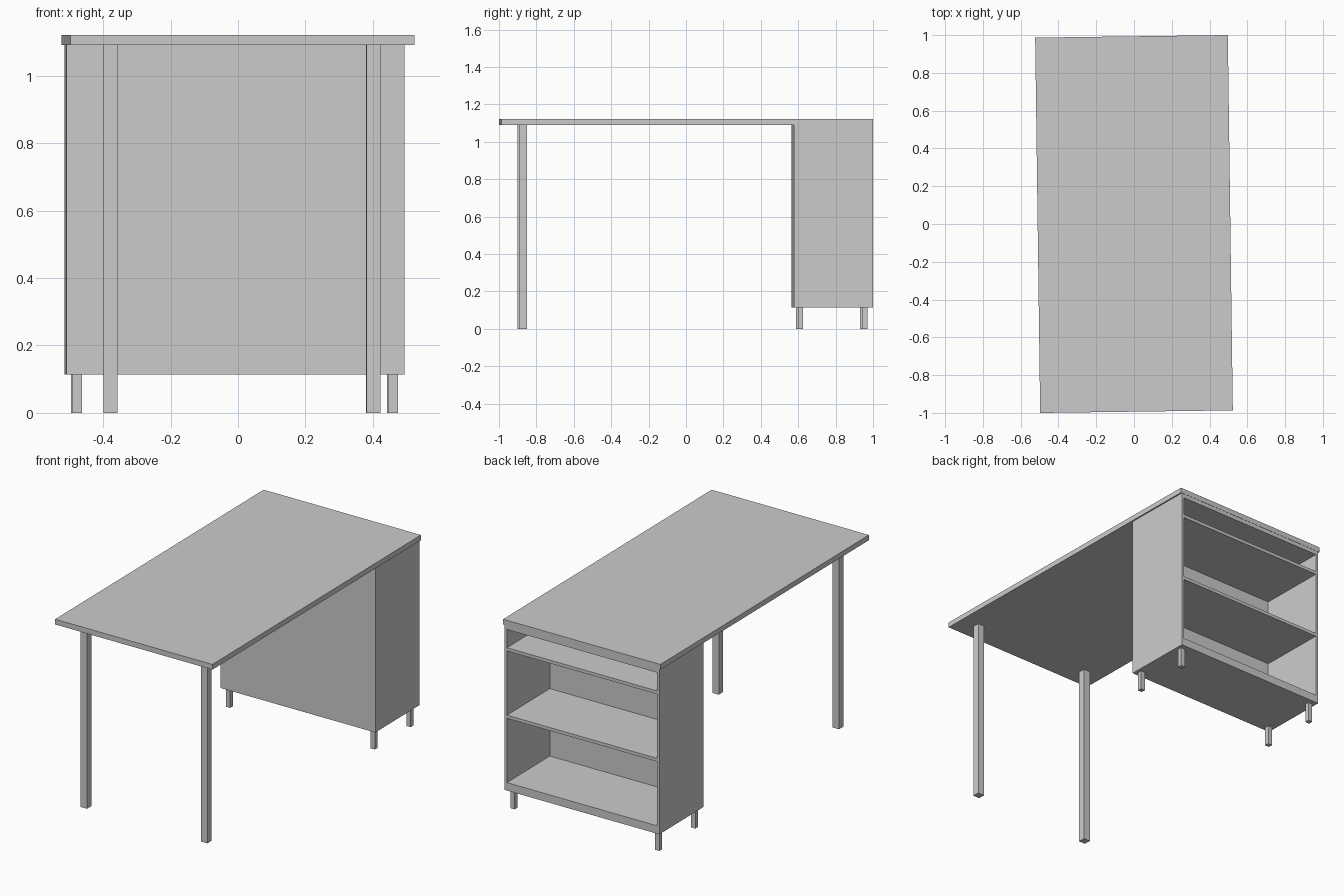
import bpy
from mathutils import Matrix

if "Cube" in bpy.data.objects:
    bpy.data.objects.remove(bpy.data.objects["Cube"])

TURN = Matrix.Rotation(0.0133, 4, 'Z')  # the whole desk stands slightly askew

grey = bpy.data.materials.new("light grey")
grey.diffuse_color = (0.6, 0.6, 0.6, 1)
grey.use_nodes = True
grey.node_tree.nodes["Principled BSDF"].inputs["Base Color"].default_value = grey.diffuse_color


def box(name, x, y, z):
    """Box from (min, max) ranges, turned with the desk."""
    bpy.ops.mesh.primitive_cube_add(size=1)
    ob = bpy.context.object
    ob.name = ob.data.name = name
    r = (x, y, z)
    ob.data.transform(Matrix.Translation([(a + b) / 2 for a, b in r])
                      @ Matrix.Diagonal([b - a for a, b in r] + [1]))
    ob.matrix_world = TURN
    ob.data.materials.append(grey)
    return ob


def around(c, size):
    return (c - size / 2, c + size / 2)


# Table top
box("table_top", (-0.51, 0.51), (-0.9935, 0.9935), (1.091, 1.122))

# Tall front legs
for side, s in (("left", -1), ("right", 1)):
    box(f"front_leg_{side}", around(0.39 * s, 0.042), around(-0.8755, 0.042), (0, 1.091))

# Cabinet, open to the back
W, T = 0.502, 0.016
Y0, Y1 = 0.571, 0.992
Z0, Z1 = 0.114, 1.091
for side, s in (("left", -1), ("right", 1)):
    box(f"cabinet_side_{side}", around(s * (W - T / 2), T), (Y0, Y1), (Z0, Z1))
inner = (-W + T, W - T)
box("cabinet_front_panel", inner, (Y0, Y0 + 0.013), (Z0, Z1))
for name, z in (("cabinet_bottom", (Z0, 0.161)),
                ("lower_shelf", (0.541, 0.56)),
                ("upper_shelf", (0.94, 0.959)),
                ("cabinet_top", (1.067, Z1))):
    box(name, inner, (Y0 + 0.013, Y1), z)

# Short cabinet feet
for side, s in (("left", -1), ("right", 1)):
    for place, y in (("front", 0.607), ("back", 0.95)):
        box(f"cabinet_foot_{place}_{side}", around(0.469 * s, 0.028), around(y, 0.027), (0, Z0))
